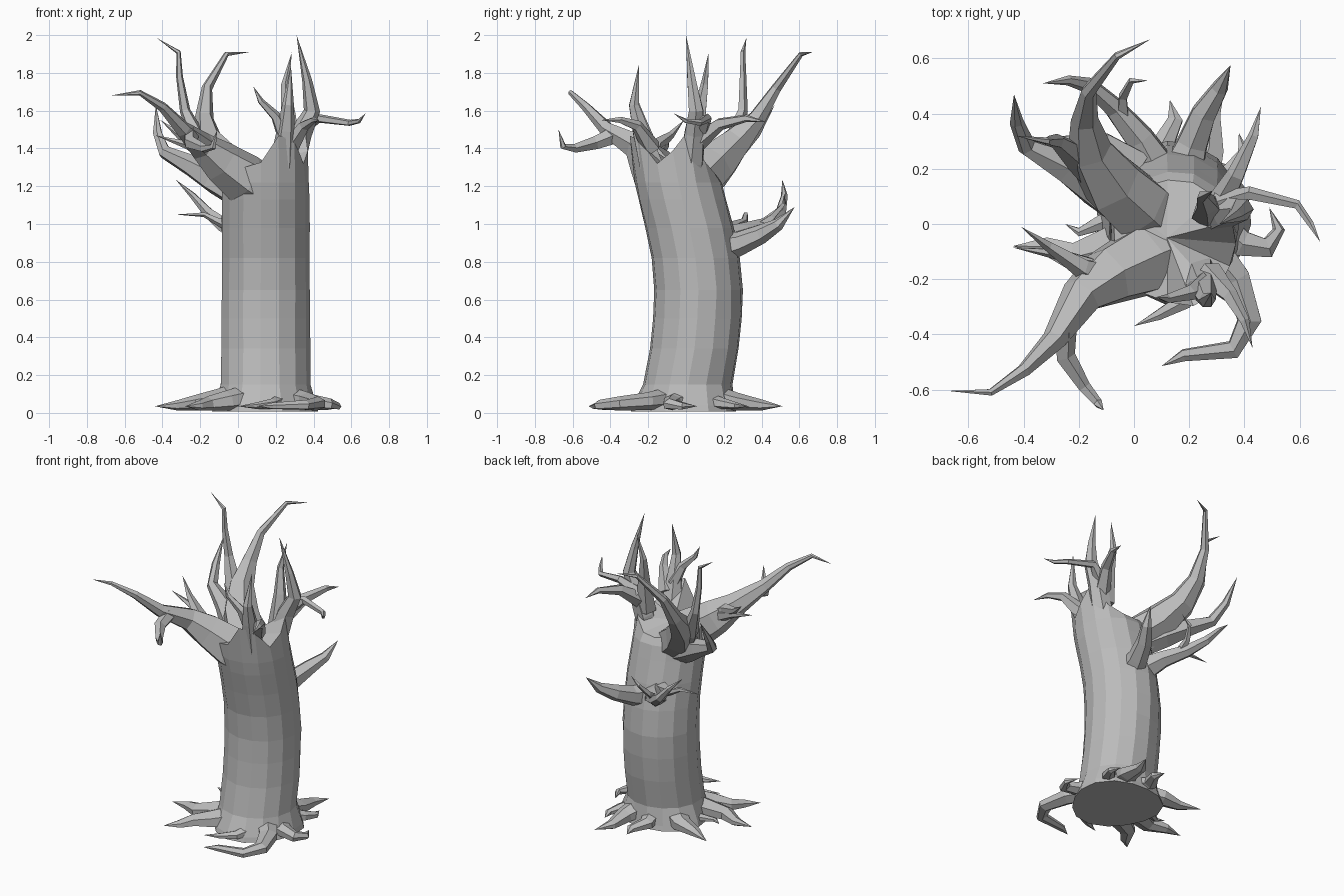
import bpy, bmesh, math, random
from mathutils import Vector

random.seed(4)
bark = bpy.data.materials.new("grey_bark")
bark.diffuse_color = (0.5, 0.5, 0.5, 1)


def finish(bm, name):
    bmesh.ops.recalc_face_normals(bm, faces=bm.faces)
    me = bpy.data.meshes.new(name)
    bm.to_mesh(me)
    bm.free()
    me.materials.append(bark)
    ob = bpy.data.objects.new(name, me)
    bpy.context.collection.objects.link(ob)


def bridge(bm, a, b):
    n = len(a)
    for i in range(n):
        bm.faces.new((a[i], a[(i + 1) % n], b[(i + 1) % n], b[i]))


def limb(name, pts, sides=6, flat=1.0, jitter=0.06):
    """Tapered faceted limb through (x, y, z, radius) points, ending in a point."""
    bm = bmesh.new()
    P = [Vector(p[:3]) for p in pts]
    prev, u = None, None
    for i, p in enumerate(P[:-1]):
        t = (P[i + 1] - P[max(i - 1, 0)]).normalized()
        if u is None:
            ref = Vector((0, 0, 1)) if abs(t.z) < 0.9 else Vector((1, 0, 0))
            u = t.cross(ref)
        u = (u - t * u.dot(t)).normalized()
        v = t.cross(u)
        ring = []
        for k in range(sides):
            a = 2 * math.pi * (k + 0.5) / sides
            r = pts[i][3] * (1 + random.uniform(-jitter, jitter))
            q = p + u * math.cos(a) * r + v * math.sin(a) * r * flat
            q.z = max(q.z, 0.012)
            ring.append(bm.verts.new(q))
        if prev:
            bridge(bm, prev, ring)
        else:
            bm.faces.new(ring)
        prev = ring
    tip = bm.verts.new(P[-1])
    for k in range(sides):
        bm.faces.new((prev[k], prev[(k + 1) % sides], tip))
    finish(bm, name)


def peak(a, centre, width):
    """Smooth bump around one compass direction, in degrees."""
    d = (math.degrees(a) - centre + 180) % 360 - 180
    return math.exp(-(d / width) ** 2)


# trunk: stacked rings that bow backwards, (z, centre y, radius)
profile = [(0.008, 0.0, 0.28), (0.04, 0.0, 0.272), (0.15, 0.01, 0.24), (0.34, 0.045, 0.236),
           (0.5, 0.06, 0.236), (0.65, 0.066, 0.236), (0.82, 0.05, 0.234), (0.98, 0.018, 0.234),
           (1.13, -0.02, 0.234), (1.22, -0.04, 0.232), (1.3, -0.06, 0.222)]
SIDES = 15
bm = bmesh.new()
prev = None
for z, cy, r in profile:
    ring = []
    for k in range(SIDES):
        a = 2 * math.pi * k / SIDES
        rr = r * (1 + (0.05 * math.sin(3 * a) if z < 0.1 else random.uniform(-0.012, 0.012)))
        zz, yy = z, cy
        if z > 1.25:  # the rim rises into the two right-hand forks
            rise = 0.2 * peak(a, -62, 24) + 0.2 * peak(a, 20, 22)
            zz += rise - 0.04 * peak(a, 90, 35)
            yy -= 0.12 * rise
            rr *= 1 + 0.2 * rise
        ring.append(bm.verts.new((0.145 + rr * math.cos(a), yy + rr * math.sin(a), zz)))
    if prev:
        bridge(bm, prev, ring)
    else:
        bm.faces.new(ring)
    prev = ring
top = bm.verts.new((0.12, -0.05, 1.31))
for k in range(SIDES):
    bm.faces.new((prev[k], prev[(k + 1) % SIDES], top))
finish(bm, "trunk")

# crown branches, left side
limb("front_left_branch", [(0.19, -0.07, 1.14, .13), (0.04, -0.13, 1.24, .14), (-0.09, -0.19, 1.33, .11),
     (-0.19, -0.26, 1.41, .075), (-0.29, -0.42, 1.5, .042), (-0.4, -0.53, 1.62, .026),
     (-0.52, -0.61, 1.695, .014), (-0.675, -0.605, 1.68, 0)])
limb("front_left_twig", [(-0.25, -0.38, 1.47, .045), (-0.25, -0.48, 1.43, .036), (-0.18, -0.59, 1.4, .024),
     (-0.13, -0.65, 1.41, .018), (-0.11, -0.675, 1.5, 0)], 5)
limb("left_twig", [(-0.08, -0.2, 1.32, .07), (-0.19, -0.16, 1.41, .04), (-0.31, -0.08, 1.47, .02),
     (-0.41, -0.01, 1.55, 0)], 5)
limb("left_small_twig", [(-0.1, -0.18, 1.34, .05), (-0.27, -0.11, 1.42, .022), (-0.44, -0.085, 1.47, 0)], 5)
limb("back_left_branch", [(0.12, -0.03, 1.14, .11), (0.02, 0.06, 1.23, .13), (-0.08, 0.15, 1.32, .12),
     (-0.16, 0.27, 1.44, .085), (-0.18, 0.38, 1.56, .05), (-0.165, 0.48, 1.72, .028),
     (-0.06, 0.61, 1.9, .014), (0.06, 0.67, 1.91, 0)])
limb("left_branch", [(0.05, 0.01, 1.14, .09), (-0.12, 0.13, 1.24, .085), (-0.25, 0.21, 1.31, .06),
     (-0.39, 0.28, 1.38, .036), (-0.425, 0.37, 1.48, .025), (-0.435, 0.47, 1.63, 0)])
limb("tall_left_branch", [(-0.08, 0.15, 1.28, .08), (-0.2, 0.24, 1.42, .055), (-0.28, 0.3, 1.6, .028),
     (-0.31, 0.3, 1.78, .019), (-0.315, 0.3, 1.91, .013), (-0.43, 0.32, 1.985, 0)], 5)

# crown branches, right side
limb("right_fork", [(0.24, 0.0, 1.15, .06), (0.29, 0.03, 1.33, .07), (0.335, 0.045, 1.48, .058),
     (0.39, 0.055, 1.6, .043), (0.365, 0.03, 1.76, .026), (0.31, 0.0, 2.0, 0)])
limb("right_twig", [(0.31, 0.07, 1.48, .05), (0.42, 0.11, 1.56, .027), (0.59, 0.07, 1.535, .017),
     (0.64, 0.0, 1.545, .012), (0.675, -0.065, 1.585, 0)], 5)
limb("back_right_twig", [(0.3, 0.05, 1.43, .055), (0.37, 0.18, 1.53, .035), (0.435, 0.32, 1.56, .02),
     (0.46, 0.425, 1.54, 0)], 5)
limb("inner_right_twig", [(0.27, 0.04, 1.37, .065), (0.265, 0.07, 1.58, .04), (0.25, 0.1, 1.74, .022),
     (0.285, 0.12, 1.91, 0)], 5)
limb("front_right_fork", [(0.22, -0.14, 1.15, .07), (0.24, -0.19, 1.32, .07), (0.255, -0.24, 1.5, .048),
     (0.265, -0.275, 1.63, .03), (0.28, -0.25, 1.84, 0)])
limb("front_twig", [(0.25, -0.22, 1.46, .045), (0.2, -0.25, 1.57, .028), (0.12, -0.27, 1.65, .017),
     (0.08, -0.265, 1.73, 0)], 5)
limb("front_right_twig", [(0.27, -0.18, 1.4, .055), (0.35, -0.26, 1.52, .03), (0.4, -0.35, 1.55, .018),
     (0.43, -0.45, 1.55, 0)], 5)

# low branches on the back of the trunk
limb("low_back_branch", [(0.17, 0.17, 0.87, .09), (0.21, 0.29, 0.9, .062), (0.255, 0.4, 0.945, .05),
     (0.31, 0.49, 1.0, .033), (0.35, 0.575, 1.09, 0)])
limb("low_left_branch", [(0.09, 0.18, 0.9, .085), (0.02, 0.31, 0.95, .058), (-0.07, 0.42, 0.99, .042),
     (-0.16, 0.5, 1.06, .03), (-0.24, 0.52, 1.15, .018), (-0.33, 0.51, 1.235, 0)])
limb("low_left_twig", [(0.02, 0.22, 0.96, .05), (-0.1, 0.31, 1.01, .022), (-0.18, 0.315, 1.05, .014),
     (-0.33, 0.31, 1.05, 0)], 5)
limb("low_back_twig", [(-0.04, 0.38, 0.98, .03), (-0.04, 0.46, 1.04, .019), (-0.01, 0.52, 1.11, .012),
     (0.05, 0.52, 1.16, 0)], 4)

# roots: plan points with a shared taper
roots = {
    "right": (.07, [(0.28, 0.02), (0.39, -0.07), (0.485, -0.085), (0.525, -0.02), (0.49, 0.06)]),
    "front_right": (.075, [(0.27, -0.08), (0.37, -0.2), (0.42, -0.35), (0.36, -0.455), (0.18, -0.475), (0.1, -0.515)]),
    "front": (.05, [(0.22, -0.19), (0.18, -0.28), (0.09, -0.33), (0, -0.37)]),
    "front_left": (.09, [(0.07, -0.11), (-0.06, -0.2), (-0.16, -0.25), (-0.21, -0.33), (-0.28, -0.4)]),
    "left": (.1, [(0.05, -0.04), (-0.1, -0.09), (-0.22, -0.12), (-0.32, -0.08), (-0.44, -0.08)]),
    "left_small": (.04, [(-0.04, 0.04), (-0.13, 0.0), (-0.2, -0.03), (-0.25, 0.0)]),
    "back_left": (.09, [(0.05, 0.08), (-0.09, 0.17), (-0.2, 0.19), (-0.33, 0.25)]),
    "back": (.07, [(0.13, 0.15), (0.1, 0.28), (0.15, 0.38), (0.13, 0.45)]),
    "back_right": (.09, [(0.22, 0.12), (0.27, 0.27), (0.28, 0.4), (0.33, 0.51)]),
    "right_small": (.06, [(0.28, 0.1), (0.36, 0.19), (0.4, 0.26), (0.38, 0.33)]),
}
for name, (r, plan) in roots.items():
    n = len(plan) - 1
    pts = []
    for i, (x, y) in enumerate(plan):
        f = 1 - i / n
        pts.append((x, y, 0.035 + 0.055 * f * f * r / .09, r * (0.15 + 0.85 * f)))
    limb(name + "_root", pts, 6, 0.75)
